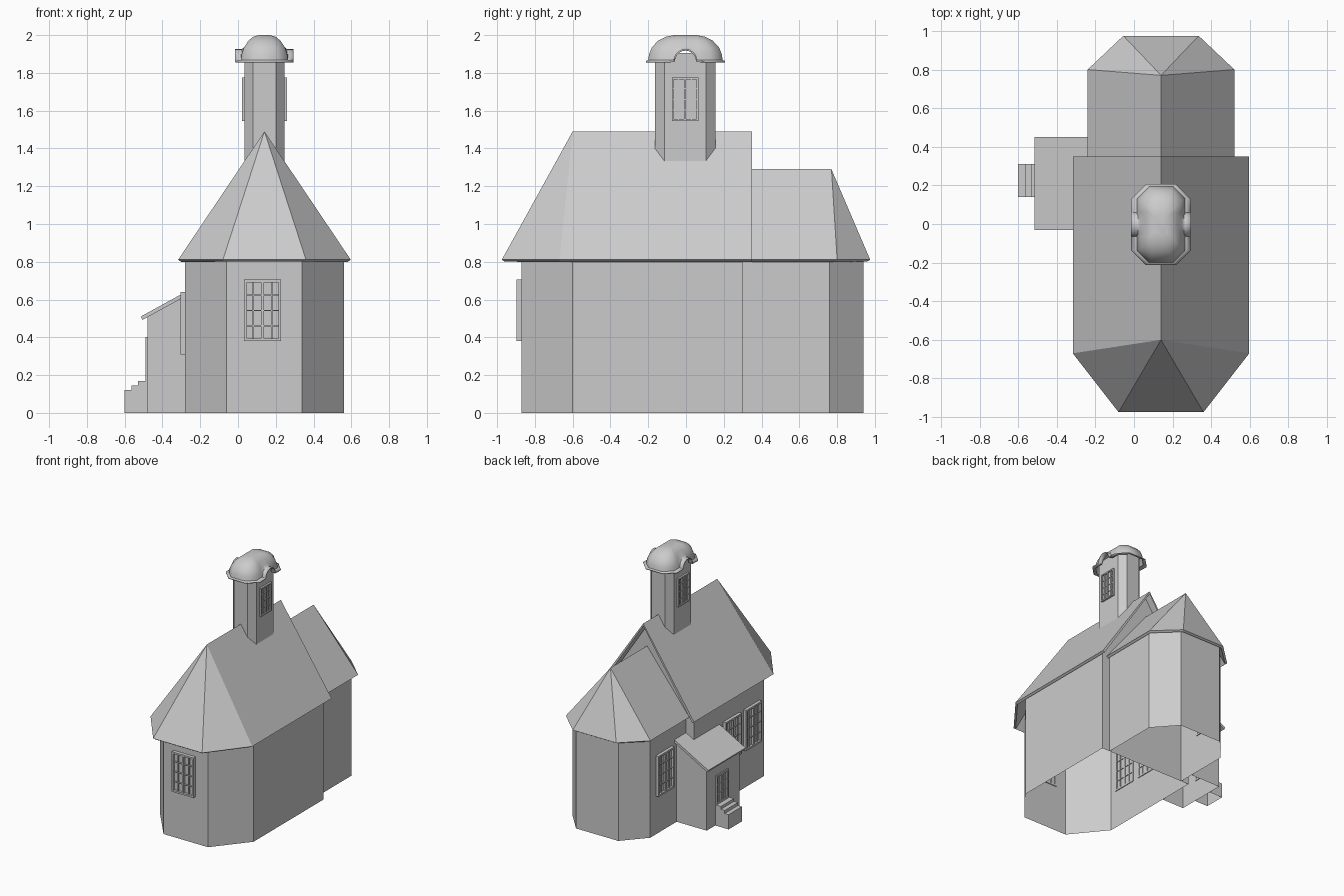
import bpy, bmesh, math
from mathutils import Matrix, Vector

cube = bpy.data.objects.get("Cube")
if cube:
    bpy.data.objects.remove(cube, do_unlink=True)

plaster = bpy.data.materials.new("plain_grey")
plaster.use_nodes = True
GREY = (0.6, 0.6, 0.6, 1)
plaster.diffuse_color = GREY
plaster.node_tree.nodes["Principled BSDF"].inputs["Base Color"].default_value = GREY

CX = 0.14  # centre line of the nave, apse and tower


def finish(name, bm, thickness=0, fix=True):
    if fix:
        bmesh.ops.recalc_face_normals(bm, faces=bm.faces)
    mesh = bpy.data.meshes.new(name)
    bm.to_mesh(mesh)
    bm.free()
    mesh.materials.append(plaster)
    ob = bpy.data.objects.new(name, mesh)
    bpy.context.collection.objects.link(ob)
    if thickness:
        mod = ob.modifiers.new("thickness", "SOLIDIFY")
        mod.thickness = thickness
        mod.offset = -1
    return ob


def add_box(bm, lo, hi):
    lo, hi = Vector(lo), Vector(hi)
    m = Matrix.Translation((lo + hi) / 2) @ Matrix.Diagonal((*(hi - lo), 1))
    bmesh.ops.create_cube(bm, size=1, matrix=m)


def mirrored(half):
    """Half outline as (offset from centre line, y), completed on the other side."""
    return [(CX + x, y) for x, y in half] + [(CX - x, y) for x, y in reversed(half)]


def walls(name, path, top, closed=False, gable=None, z0=0.0):
    """Upright walls along a path; top(x) gives the wall height."""
    bm = bmesh.new()
    low = [bm.verts.new((x, y, z0)) for x, y in path]
    high = [bm.verts.new((x, y, top(x))) for x, y in path]
    n = len(path)
    for i in range(n if closed else n - 1):
        j = (i + 1) % n
        bm.faces.new((low[i], low[j], high[j], high[i]))
    if gable:
        peak = bm.verts.new((CX, path[0][1], gable))
        bm.faces.new((high[-1], high[0], peak))
    return finish(name, bm)


def hip_roof(name, half, eave_z, ridge_z, y_gable, y_hip):
    """Ridge roof with an open gable end and a three-sided hip end."""
    bm = bmesh.new()
    eaves = [bm.verts.new((x, y, eave_z)) for x, y in mirrored(half)]
    gable = bm.verts.new((CX, y_gable, ridge_z))
    hip = bm.verts.new((CX, y_hip, ridge_z))
    for a, b in zip(eaves[1:-2], eaves[2:-1]):
        bm.faces.new((a, b, hip))
    bm.faces.new((eaves[0], eaves[1], hip, gable))
    bm.faces.new((eaves[-2], eaves[-1], gable, hip))
    for f in bm.faces:
        f.normal_update()
        if f.normal.z < 0:
            f.normal_flip()
    return finish(name, bm, 0.02, fix=False)


def window(name, place, width, height, angle, depth=0.025, rows=4, bar=0.014):
    """Framed lattice window; place is the bottom centre on the wall."""
    bm = bmesh.new()
    w, back = width / 2, 0.006
    thin = bar * 0.5
    for s in (-1, 1):
        xs = sorted((s * w, s * (w - bar)))
        add_box(bm, (xs[0], -depth, 0), (xs[1], back, height))
        x = s * w / 2
        add_box(bm, (x - thin / 2, -depth * 0.7, bar), (x + thin / 2, back, height - bar))
    for z in (0, height - bar):
        add_box(bm, (bar - w, -depth, z), (w - bar, back, z + bar))
    add_box(bm, (-bar / 2, -depth * 0.9, bar), (bar / 2, back, height - bar))
    for i in range(1, rows):
        z = height * i / rows
        add_box(bm, (bar - w, -depth * 0.7, z - thin / 2), (w - bar, back, z + thin / 2))
    add_box(bm, (bar - w, -depth * 0.3, bar), (w - bar, 0, height - bar))
    bm.transform(Matrix.Translation(place) @ Matrix.Rotation(math.radians(angle), 4, "Z"))
    return finish(name, bm)


# Nave and apse
walls("nave_walls", mirrored([(0.42, 0.30), (0.42, -0.60), (0.20, -0.87)]),
      lambda x: 0.82, closed=True, gable=1.455)
hip_roof("nave_roof", [(0.457, 0.35), (0.457, -0.67), (0.22, -0.975)], 0.811, 1.49, 0.35, -0.60)
walls("apse_walls", mirrored([(0.35, 0.30), (0.35, 0.76), (0.19, 0.94)]), lambda x: 0.82)
hip_roof("apse_roof", [(0.38, 0.30), (0.38, 0.80), (0.195, 0.975)], 0.811, 1.29, 0.30, 0.77)

# Bell tower
tower_half = [(0.06, -0.165), (0.105, -0.115), (0.105, 0.105), (0.06, 0.155)]
walls("tower_walls", mirrored(tower_half), lambda x: 1.905, closed=True, z0=1.3)

# Dome, its rim lifted into an arch over each tower window
RIM_Z, ARCH = 1.863, 0.063
rings = [(0.155, 0.21, RIM_Z), (0.125, 0.197, 1.868), (0.12, 0.192, 1.90), (0.108, 0.178, 1.935),
         (0.085, 0.145, 1.97), (0.06, 0.105, 1.991), (0.03, 0.06, 2.0)]
bm = bmesh.new()
loops = []
for hx, hy, z in rings:
    cut = 0.5 * hx
    cy = hy - cut
    reach = min(ARCH, cy * 0.9)
    side = [-cy] + [-reach * math.cos(math.pi * i / 10) for i in range(11)] + [cy]
    ring = [(hx, y) for y in side] + [(hx - cut, hy), (cut - hx, hy)]
    ring += [(-hx, y) for y in reversed(side)] + [(cut - hx, -hy), (hx - cut, -hy)]
    loop = []
    for x, y in ring:
        lift = z
        if abs(x) == hx and abs(y) < ARCH:
            lift = max(z, RIM_Z + math.sqrt(ARCH ** 2 - y ** 2))
        loop.append(bm.verts.new((CX + x, y - 0.003, lift)))
    loops.append(loop)
for a, b in zip(loops, loops[1:]):
    for i in range(len(a)):
        j = (i + 1) % len(a)
        bm.faces.new((a[i], a[j], b[j], b[i]))
bm.faces.new(loops[-1])
dome = finish("tower_dome", bm, 0.008)
bpy.ops.object.select_all(action="DESELECT")
dome.select_set(True)
bpy.context.view_layer.objects.active = dome
bpy.ops.object.shade_smooth_by_angle(angle=math.radians(50))

# Side porch with a lean-to roof, open underneath
SLOPE = 0.55
walls("porch_walls", [(-0.21, 0.42), (-0.48, 0.42), (-0.48, 0.0), (-0.28, 0.0)],
      lambda x: 0.515 + (x + 0.48) * SLOPE)
bm = bmesh.new()
corners = [(-0.515, -0.03), (-0.28, -0.03), (-0.28, 0.30), (-0.21, 0.30), (-0.21, 0.45), (-0.515, 0.45)]
bm.faces.new([bm.verts.new((x, y, 0.51 + (x + 0.515) * SLOPE)) for x, y in corners])
finish("porch_roof", bm, 0.02, fix=False)

# Porch steps, one stepped profile pushed along y
profile = [(-0.48, 0), (-0.60, 0), (-0.60, 0.12), (-0.565, 0.12), (-0.565, 0.145),
           (-0.53, 0.145), (-0.53, 0.168), (-0.48, 0.168)]
bm = bmesh.new()
near = [bm.verts.new((x, 0.14, z)) for x, z in profile]
far = [bm.verts.new((x, 0.31, z)) for x, z in profile]
bm.faces.new(near)
bm.faces.new(far)
for i in range(1, len(profile) - 1):  # the underside stays open
    bm.faces.new((near[i], near[i + 1], far[i + 1], far[i]))
finish("porch_steps", bm)

# Windows and door
window("front_window", (0.13, -0.87, 0.38), 0.195, 0.325, 0, depth=0.028)
for label, x, y in (("nave_window_front", -0.28, -0.44), ("nave_window_rear", -0.28, -0.18),
                    ("apse_window", -0.21, 0.585)):
    window(label, (x, y, 0.31), 0.205, 0.33, -90)
for label, s in (("tower_window_left", 1), ("tower_window_right", -1)):
    window(label, (CX + s * 0.105, -0.005, 1.545), 0.14, 0.23, s * 90, depth=0.015, bar=0.01)
window("porch_door", (-0.48, 0.225, 0.168), 0.16, 0.235, -90, depth=0.01, rows=3)
